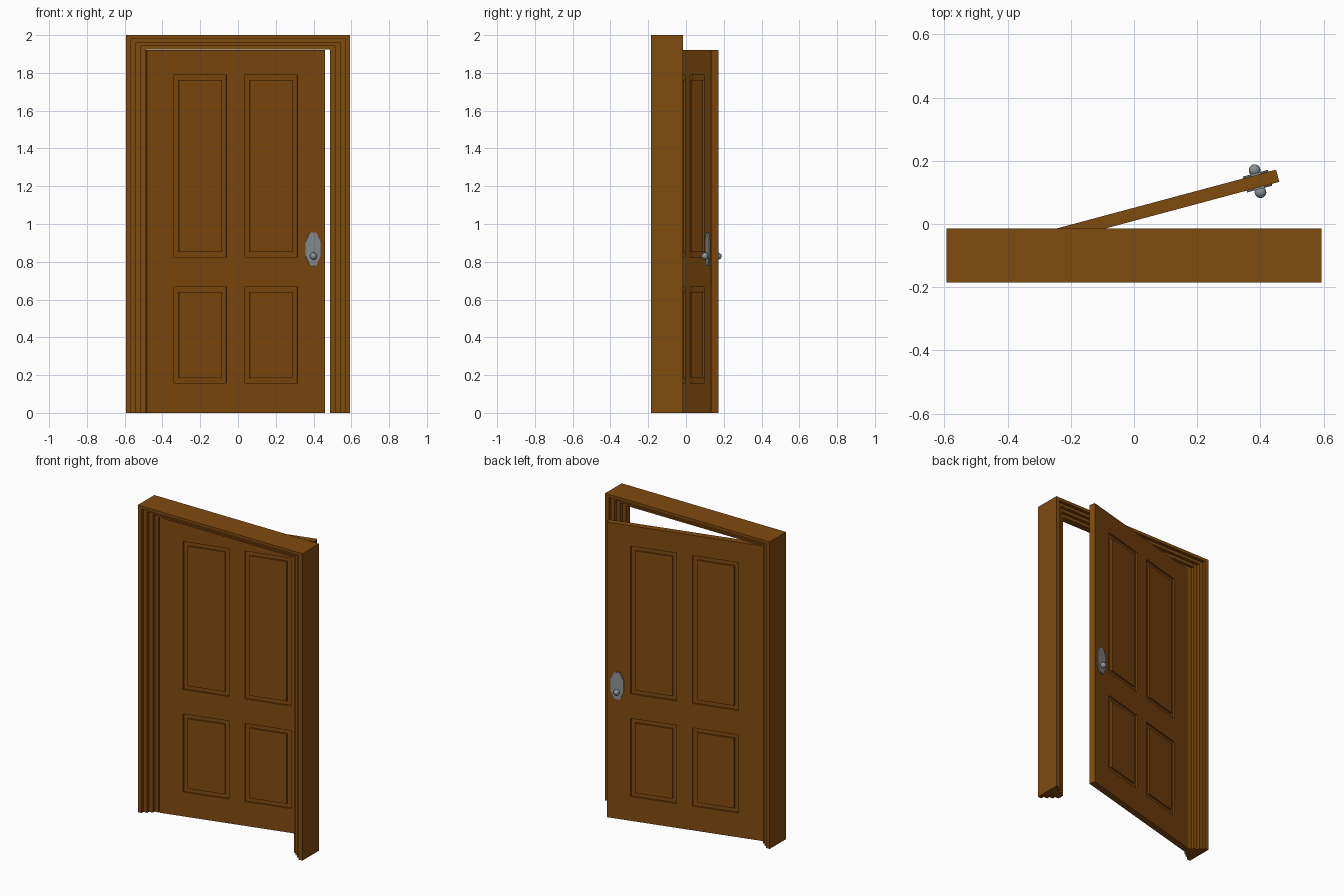
import bpy, bmesh, math
from mathutils import Matrix, Vector

if "Cube" in bpy.data.objects:
    bpy.data.objects.remove(bpy.data.objects["Cube"])


def material(name, rgb):
    m = bpy.data.materials.new(name)
    m.diffuse_color = (*rgb, 1)
    m.use_nodes = True
    m.node_tree.nodes["Principled BSDF"].inputs["Base Color"].default_value = m.diffuse_color
    return m


wood = material("brown_wood", (0.216, 0.069, 0.0045))
metal = material("grey_metal", (0.26, 0.285, 0.305))

HINGE = Vector((-0.488, -0.10, 0))
SWING = math.radians(15)


def finish(bm, name, mat, weld=True):
    if weld:
        bmesh.ops.remove_doubles(bm, verts=bm.verts, dist=1e-5)
    bmesh.ops.recalc_face_normals(bm, faces=bm.faces)
    me = bpy.data.meshes.new(name)
    bm.to_mesh(me)
    bm.free()
    me.materials.append(mat)
    ob = bpy.data.objects.new(name, me)
    bpy.context.collection.objects.link(ob)
    return ob


def hang(ob):
    # swing the part open about the hinge
    ob.location = HINGE
    ob.rotation_euler = (0, 0, SWING)


# Door frame: stepped section swept up, across and down with mitred corners
HALF_W, TOP, DEPTH_Y, STEPS = 0.593, 2.0, 0.085, 4
JAMB, HEADER = 0.105, 0.077
half = []
for i in range(STEPS):
    y = DEPTH_Y * (1 - i / STEPS)
    half += [(i / STEPS, -y), ((i + 1) / STEPS, -y)]
profile = half + [(t, -y) for t, y in reversed(half)]
bm = bmesh.new()
rings = [[] for _ in range(4)]
for t, y in profile:
    x, z = HALF_W - t * JAMB, TOP - t * HEADER
    for ring, (px, pz) in zip(rings, ((-x, 0), (-x, z), (x, z), (x, 0))):
        ring.append(bm.verts.new((px, y - 0.10, pz)))
n = len(profile)
for a, b in zip(rings, rings[1:]):
    for i in range(n):
        j = (i + 1) % n
        bm.faces.new((a[i], a[j], b[j], b[i]))
bm.faces.new(rings[0])
bm.faces.new(rings[-1])
finish(bm, "door_frame", wood)

# Door leaf: both faces carry four panels, each set off by a sunken groove
xs = (0, 0.149, 0.438, 0.538, 0.827, 0.976)
zs = (0, 0.158, 0.667, 0.826, 1.79, 1.922)
THICK, GROOVE, BAND = 0.02, 0.011, 0.027
bm = bmesh.new()


def quad(*pts):
    bm.faces.new([bm.verts.new(p) for p in pts])


def rect(x0, x1, z0, z1, y, inset=0):
    x0, x1, z0, z1 = x0 + inset, x1 - inset, z0 + inset, z1 - inset
    return [(x0, y, z0), (x1, y, z0), (x1, y, z1), (x0, y, z1)]


for side in (-1, 1):
    y, floor = side * THICK, side * (THICK - GROOVE)
    for i in range(5):
        for k in range(5):
            cell = (xs[i], xs[i + 1], zs[k], zs[k + 1])
            if i % 2 and k % 2:
                loops = [rect(*cell, y), rect(*cell, floor),
                         rect(*cell, floor, BAND), rect(*cell, y, BAND)]
                for a, b in zip(loops, loops[1:]):
                    for c in range(4):
                        d = (c + 1) % 4
                        quad(a[c], a[d], b[d], b[c])
                quad(*loops[-1])
            else:
                quad(*rect(*cell, y))
# edges of the leaf
for z in (zs[0], zs[-1]):
    for a, b in zip(xs, xs[1:]):
        quad((a, -THICK, z), (b, -THICK, z), (b, THICK, z), (a, THICK, z))
for x in (xs[0], xs[-1]):
    for a, b in zip(zs, zs[1:]):
        quad((x, -THICK, a), (x, -THICK, b), (x, THICK, b), (x, THICK, a))
hang(finish(bm, "door_leaf", wood))

# Handle plates (tall octagons) and ball knobs on both faces
LATCH = 0.910
for side, label in ((-1, "front"), (1, "back")):
    bm = bmesh.new()
    r = 1 / math.cos(math.pi / 8)
    m = (Matrix.Translation((LATCH, side * 0.0225, 0.868))
         @ Matrix.Diagonal((0.041, 1, 0.088, 1))
         @ Matrix.Rotation(math.pi / 2, 4, 'X')
         @ Matrix.Rotation(math.pi / 8, 4, 'Z'))
    bmesh.ops.create_cone(bm, cap_ends=True, segments=8, radius1=r, radius2=r,
                          depth=0.007, matrix=m)
    hang(finish(bm, label + "_handle_plate", metal))

    bm = bmesh.new()
    bmesh.ops.create_uvsphere(bm, u_segments=20, v_segments=12, radius=0.0185,
                              matrix=Matrix.Translation((LATCH, side * 0.036, 0.83)))
    for f in bm.faces:
        f.smooth = True
    hang(finish(bm, label + "_knob", metal))
